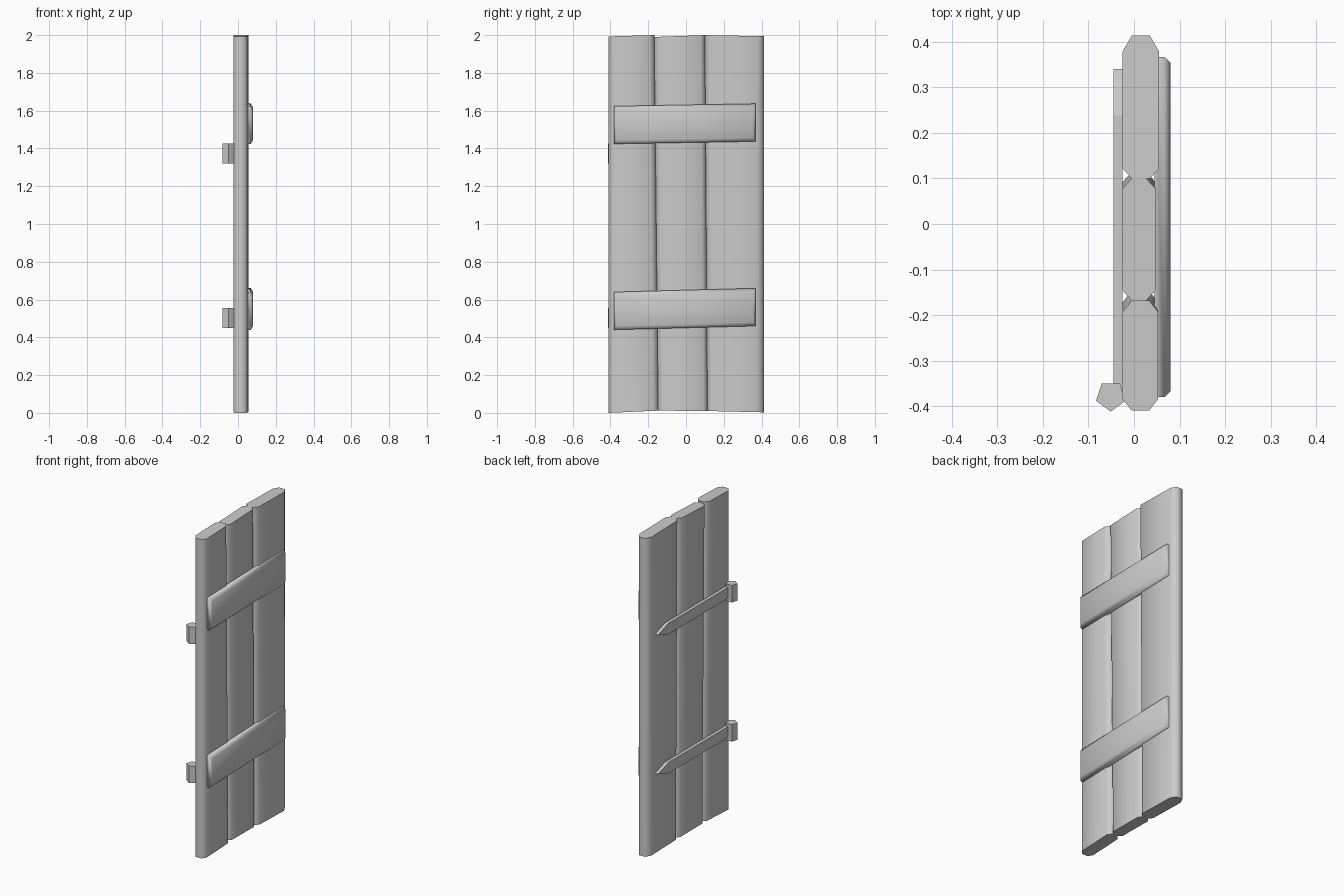
import bpy, math

if "Cube" in bpy.data.objects:
    bpy.data.objects.remove(bpy.data.objects["Cube"])


def make(name, verts, faces, smooth=None):
    mesh = bpy.data.meshes.new(name)
    mesh.from_pydata(verts, [], faces)
    ob = bpy.data.objects.new(name, mesh)
    bpy.context.collection.objects.link(ob)
    bpy.ops.object.select_all(action='DESELECT')
    ob.select_set(True)
    bpy.context.view_layer.objects.active = ob
    bpy.ops.object.mode_set(mode='EDIT')
    bpy.ops.mesh.select_all(action='SELECT')
    bpy.ops.mesh.normals_make_consistent(inside=False)
    bpy.ops.object.mode_set(mode='OBJECT')
    if smooth:
        bpy.ops.object.shade_smooth_by_angle(angle=math.radians(smooth))
    return ob


def loft(name, rings, smooth=None):
    """Skin matching rings and cap both ends."""
    n = len(rings[0])
    verts = [v for r in rings for v in r]
    faces = [[k * n + i, k * n + (i + 1) % n, (k + 1) * n + (i + 1) % n, (k + 1) * n + i]
             for k in range(len(rings) - 1) for i in range(n)]
    faces += [list(range(n))[::-1], list(range(len(verts) - n, len(verts)))]
    return make(name, verts, faces, smooth)


# Chamfered plank ring; ends may be slightly out of level
def plank_ring(x0, x1, y0, y1, c0, c1, z0, z1):
    c = 0.02
    pts = [(x0 + c, y0), (x1 - c, y0), (x1, y0 + c0), (x1, y1 - c1),
           (x1 - c, y1), (x0 + c, y1), (x0, y1 - c1), (x0, y0 + c0)]
    return [(x, y, z0 + (z1 - z0) * (y - y0) / (y1 - y0)) for x, y in pts]


# Planks: front x, chamfers, (y0, y1, z0, z1) at bottom and top
planks = [
    (0.053, 0.025, 0.025, (-0.41, -0.147, 0.0, 0.012), (-0.41, -0.168, 1.993, 2.0)),
    (0.047, 0.022, 0.022, (-0.147, 0.114, 0.012, 0.01), (-0.168, 0.10, 1.99, 2.0)),
    (0.055, 0.022, 0.035, (0.114, 0.412, 0.01, 0.003), (0.10, 0.414, 2.0, 1.994)),
]
for i, (x1, c0, c1, bot, top) in enumerate(planks):
    loft(f"plank_{i + 1}", [plank_ring(-0.025, x1, b[0], b[1], c0, c1, b[2], b[3])
                            for b in (bot, top)], 61)

# Tilted cross battens with chamfered outer face
for name, zl, zr in (("lower_batten", 0.54, 0.56), ("upper_batten", 1.524, 1.537)):
    rings = []
    for x, dy, h in ((0.045, 0, 0.1), (0.068, 0, 0.1), (0.08, 0.012, 0.08)):
        a, b = -0.38 + dy, 0.367 - dy
        rings.append([(x, a, zl - h), (x, b, zr - h), (x, b, zr + h), (x, a, zl + h)])
    loft(name, rings, 61)

# Pointed strap hinges with five-sided barrels
for name, z in (("lower_hinge", 0.503), ("upper_hinge", 1.373)):
    outline = [(-0.37, -0.034), (0.24, -0.034), (0.34, 0), (0.24, 0.034), (-0.37, 0.034)]
    loft(name + "_strap", [[(x, y, z + dz) for y, dz in outline] for x in (-0.045, -0.025)])
    ring = [math.radians(-90 + 72 * k) for k in range(5)]
    loft(name + "_barrel", [[(-0.051 + 0.034 * math.cos(a), -0.378 + 0.034 * math.sin(a), z + dz)
                             for a in ring] for dz in (-0.053, 0.053)])
